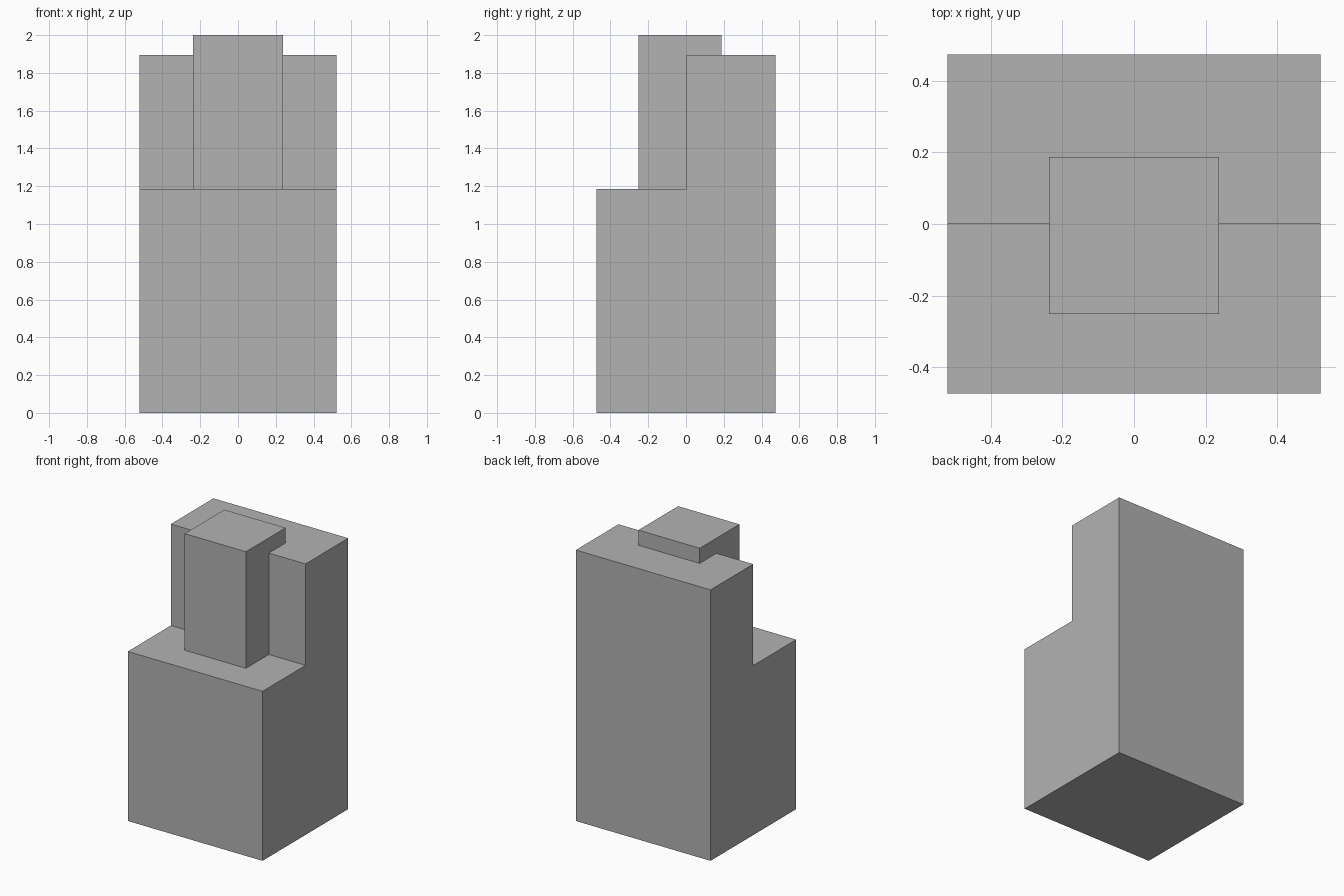
import bpy
import bmesh

default = bpy.data.objects.get("Cube")
if default:
    bpy.data.objects.remove(default, do_unlink=True)

# Single flat grey
grey = bpy.data.materials.new("light_grey")
grey.use_nodes = True
colour = (0.448, 0.448, 0.448, 1.0)
grey.diffuse_color = colour
grey.node_tree.nodes["Principled BSDF"].inputs["Base Color"].default_value = colour


def extrude_profile(name, profile, half_width):
    """Extrude a closed (y, z) side profile symmetrically along x."""
    bm = bmesh.new()
    side = bm.faces.new([bm.verts.new((-half_width, y, z)) for y, z in profile])
    extruded = bmesh.ops.extrude_face_region(bm, geom=[side], use_keep_orig=True)
    moved = [v for v in extruded["geom"] if isinstance(v, bmesh.types.BMVert)]
    bmesh.ops.translate(bm, verts=moved, vec=(2 * half_width, 0, 0))
    bmesh.ops.recalc_face_normals(bm, faces=bm.faces)
    mesh = bpy.data.meshes.new(name)
    bm.to_mesh(mesh)
    bm.free()
    mesh.materials.append(grey)
    obj = bpy.data.objects.new(name, mesh)
    bpy.context.collection.objects.link(obj)
    return obj


depth, step, back_top = 0.473, 1.185, 1.894

# Main block with a low front terrace and a tall rear half
extrude_profile("stepped_block", [
    (-depth, 0), (depth, 0), (depth, back_top),
    (0.002, back_top), (0.002, step), (-depth, step)], 0.521)

# Central tower rising from the terrace, sunk into the rear half
extrude_profile("central_tower", [
    (-0.251, step), (0.187, step), (0.187, 2.0), (-0.251, 2.0)], 0.237)
